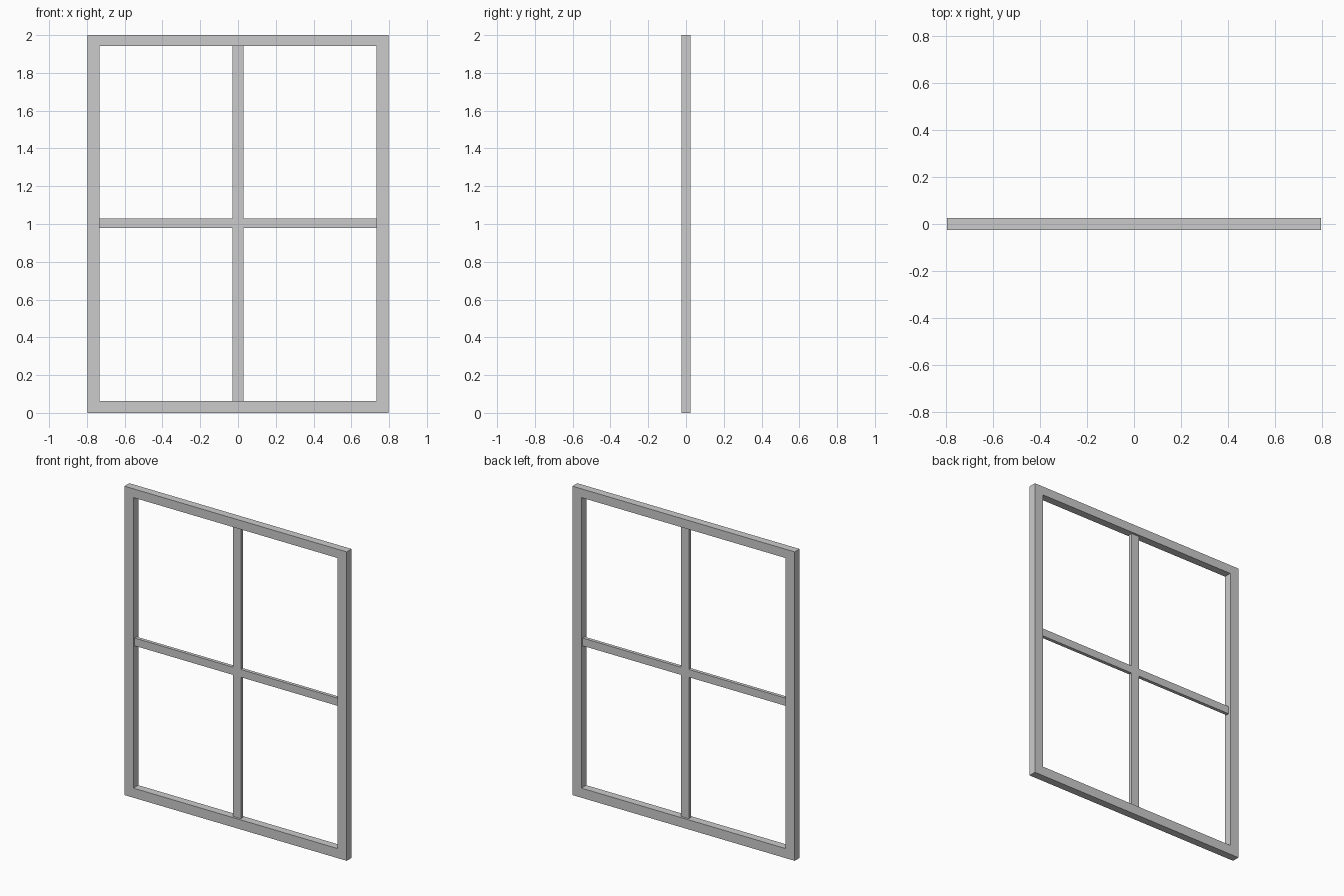
import bpy, bmesh

if "Cube" in bpy.data.objects:
    bpy.data.objects.remove(bpy.data.objects["Cube"])


def finish(bm, name):
    bmesh.ops.recalc_face_normals(bm, faces=bm.faces)
    mesh = bpy.data.meshes.new(name)
    bm.to_mesh(mesh)
    bm.free()
    obj = bpy.data.objects.new(name, mesh)
    bpy.context.collection.objects.link(obj)
    return obj


def rect(x, z0, z1):
    return [(-x, z0), (x, z0), (x, z1), (-x, z1)]


def box(name, x0, x1, y, z0, z1):
    bm = bmesh.new()
    bmesh.ops.create_cube(bm, size=1)
    bmesh.ops.scale(bm, vec=(x1 - x0, 2 * y, z1 - z0), verts=bm.verts)
    bmesh.ops.translate(bm, vec=((x0 + x1) / 2, 0, (z0 + z1) / 2), verts=bm.verts)
    return finish(bm, name)


W, IN_W, Z0, Z1, D = 0.796, 0.732, 0.062, 1.943, 0.025

# Outer frame: one rectangular ring with mitred corners
bm = bmesh.new()
outer, inner = rect(W, 0, 2), rect(IN_W, Z0, Z1)
sections = [[bm.verts.new((p[0], y, p[1]))
             for p, y in ((o, -D), (i, -D), (i, D), (o, D))]
            for o, i in zip(outer, inner)]
for k in range(4):
    a, b = sections[k], sections[(k + 1) % 4]
    for j in range(4):
        n = (j + 1) % 4
        bm.faces.new((a[j], a[n], b[n], b[j]))
finish(bm, "window_frame")

# Slimmer glazing bars, recessed inside the frame
BAR, BAR_D = 0.028, 0.011
box("vertical_bar", -BAR, BAR, BAR_D, Z0, Z1)
for side, x0, x1 in (("left", -IN_W, -BAR), ("right", BAR, IN_W)):
    box("horizontal_bar_" + side, x0, x1, BAR_D, 0.978, 1.028)
